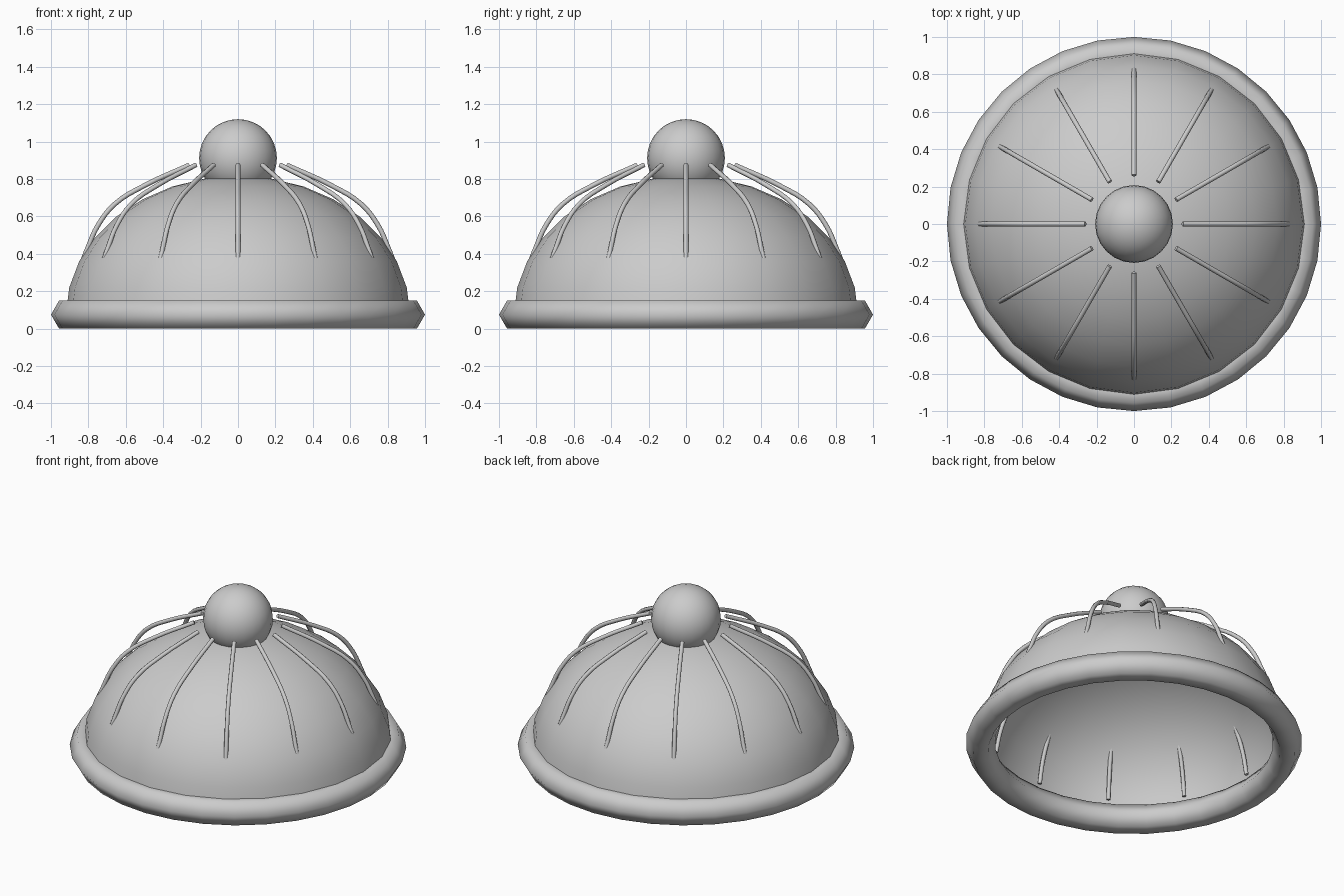
import bpy, bmesh
from math import sin, cos, pi, radians

if "Cube" in bpy.data.objects:
    bpy.data.objects.remove(bpy.data.objects["Cube"])

RIM_Z = 0.075
DOME_R, DOME_H = 0.92, 0.741


def smooth(obj):
    for p in obj.data.polygons:
        p.use_smooth = True


# Rolled rim: six-sided section swept round 32 steps
bpy.ops.mesh.primitive_torus_add(major_radius=0.9134, minor_radius=0.0866,
                                 major_segments=32, minor_segments=6,
                                 location=(0, 0, RIM_Z))
rim = bpy.context.object
rim.name = "rim"
smooth(rim)

# Thin open dome: upper half of a squashed sphere
bm = bmesh.new()
bmesh.ops.create_uvsphere(bm, u_segments=24, v_segments=16, radius=1)
bmesh.ops.delete(bm, geom=[v for v in bm.verts if v.co.z < -0.01], context='VERTS')
for v in bm.verts:
    v.co = (v.co.x * DOME_R, v.co.y * DOME_R, v.co.z * DOME_H + RIM_Z)
mesh = bpy.data.meshes.new("dome")
bm.to_mesh(mesh)
bm.free()
dome = bpy.data.objects.new("dome", mesh)
bpy.context.collection.objects.link(dome)
smooth(dome)

# Round knob on top
bpy.ops.mesh.primitive_uv_sphere_add(segments=24, ring_count=16, radius=0.208,
                                     location=(0, 0, 0.912))
knob = bpy.context.object
knob.name = "knob"
smooth(knob)

# Twelve bent wire ribs, piercing the dome near their lower ends
PATH = [(0.26, 0.875), (0.50, 0.765), (0.66, 0.665), (0.75, 0.55),
        (0.80, 0.44), (0.842, 0.325), (0.872, 0.18)]


def add_rib(index):
    a = radians(30 * index)
    curve = bpy.data.curves.new("rib", 'CURVE')
    curve.dimensions = '3D'
    curve.bevel_depth = 0.013
    curve.bevel_resolution = 2
    curve.use_fill_caps = True
    curve.resolution_u = 4
    spline = curve.splines.new('BEZIER')
    spline.bezier_points.add(len(PATH) - 1)
    for point, (r, z) in zip(spline.bezier_points, PATH):
        point.co = (r * cos(a), r * sin(a), z)
        point.handle_left_type = point.handle_right_type = 'AUTO'
    rib = bpy.data.objects.new(f"rib_{index + 1}", curve)
    bpy.context.collection.objects.link(rib)


for i in range(12):
    add_rib(i)
